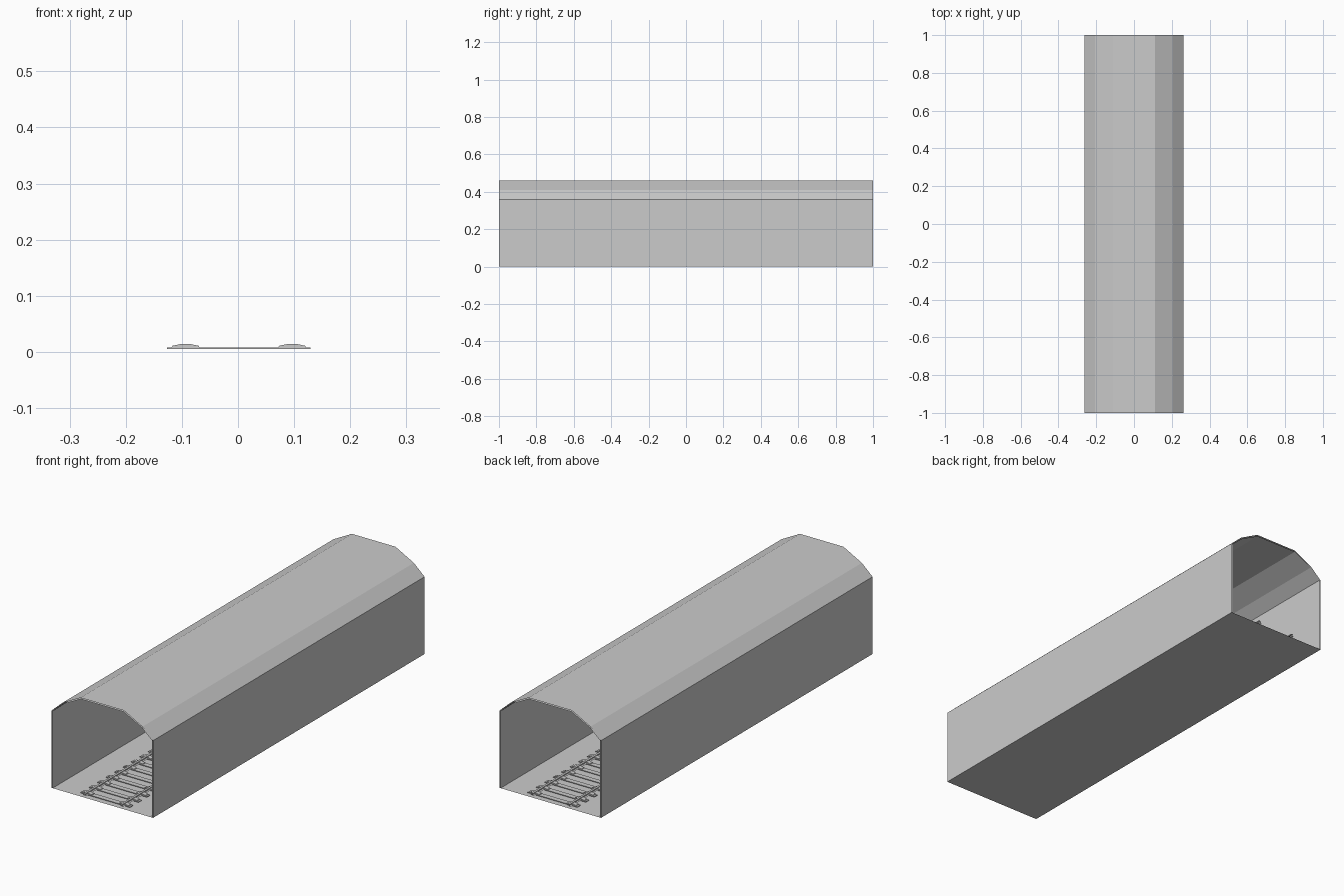
import bpy, bmesh

if "Cube" in bpy.data.objects:
    bpy.data.objects.remove(bpy.data.objects["Cube"])

L = 1.0        # half length of the tunnel
TRACK_X = 0.0015
GAP = 0.006    # spacing between outer and inner skins


def make_object(name, bm):
    mesh = bpy.data.meshes.new(name)
    bm.to_mesh(mesh)
    bm.free()
    obj = bpy.data.objects.new(name, mesh)
    bpy.context.collection.objects.link(obj)
    return obj


def sweep(bm, profile, y0, y1, closed=False, caps=False):
    """Extrude an x-z profile along y; faces look to the left of travel."""
    a = [bm.verts.new((x, y0, z)) for x, z in profile]
    b = [bm.verts.new((x, y1, z)) for x, z in profile]
    n = len(profile)
    for i in range(n if closed else n - 1):
        j = (i + 1) % n
        bm.faces.new((a[i], b[i], b[j], a[j]))
    if caps:
        bm.faces.new(a)
        bm.faces.new(b[::-1])


def sheet(name, profile):
    bm = bmesh.new()
    sweep(bm, profile, -L, L)
    return make_object(name, bm)


def mirrored(half):
    """Left half of a profile -> complete symmetric profile."""
    return half + [(-x, z) for x, z in reversed(half)]


# Floor
sheet("floor", [(-0.262, 0), (0.262, 0)])

# Walls, outer and inner skins with open ends
W = 0.262
sheet("left_wall_outer", [(-W, 0), (-W, 0.36)])
sheet("right_wall_outer", [(W, 0.36), (W, 0)])
sheet("left_wall_inner", [(-W + GAP, 0.36), (-W + GAP, 0)])
sheet("right_wall_inner", [(W - GAP, 0), (W - GAP, 0.36)])

# Faceted arched roof, outer and inner skins
outer = mirrored([(-W, 0.36), (-0.207, 0.41), (-0.112, 0.46)])
inner = mirrored([(-W + GAP, 0.36), (-0.203, 0.406), (-0.110, 0.454)])
sheet("roof_outer", outer)
sheet("roof_inner", inner[::-1])

# Sleepers and the rail chairs on top of them
COUNT = 32
step = 2 * L / COUNT
sleepers, chairs = bmesh.new(), bmesh.new()
for i in range(COUNT):
    y = -L + step * (i + 0.5)
    box = [(TRACK_X + x, z) for x, z in
           [(-0.128, 0.005), (-0.128, 0.008), (0.128, 0.008), (0.128, 0.005)]]
    sweep(sleepers, box, y - 0.012, y + 0.012, True, True)
    for side in (-0.095, 0.095):
        c = TRACK_X + side
        hump = [(c - 0.025, 0.008), (c - 0.023, 0.011), (c - 0.009, 0.014),
                (c + 0.009, 0.014), (c + 0.023, 0.011), (c + 0.025, 0.008)]
        sweep(chairs, hump, y - 0.010, y + 0.010, True, True)
for name, bm in (("sleepers", sleepers), ("rail_chairs", chairs)):
    bmesh.ops.recalc_face_normals(bm, faces=bm.faces)
    make_object(name, bm)

# Rails with open ends: flat head, narrow web, wider foot
for name, side in (("left_rail", -0.095), ("right_rail", 0.095)):
    c = TRACK_X + side
    half = [(-0.009, 0.008), (-0.003, 0.011), (-0.003, 0.015),
            (-0.005, 0.016), (-0.005, 0.018)]
    sheet(name, [(c + x, z) for x, z in mirrored(half)])
